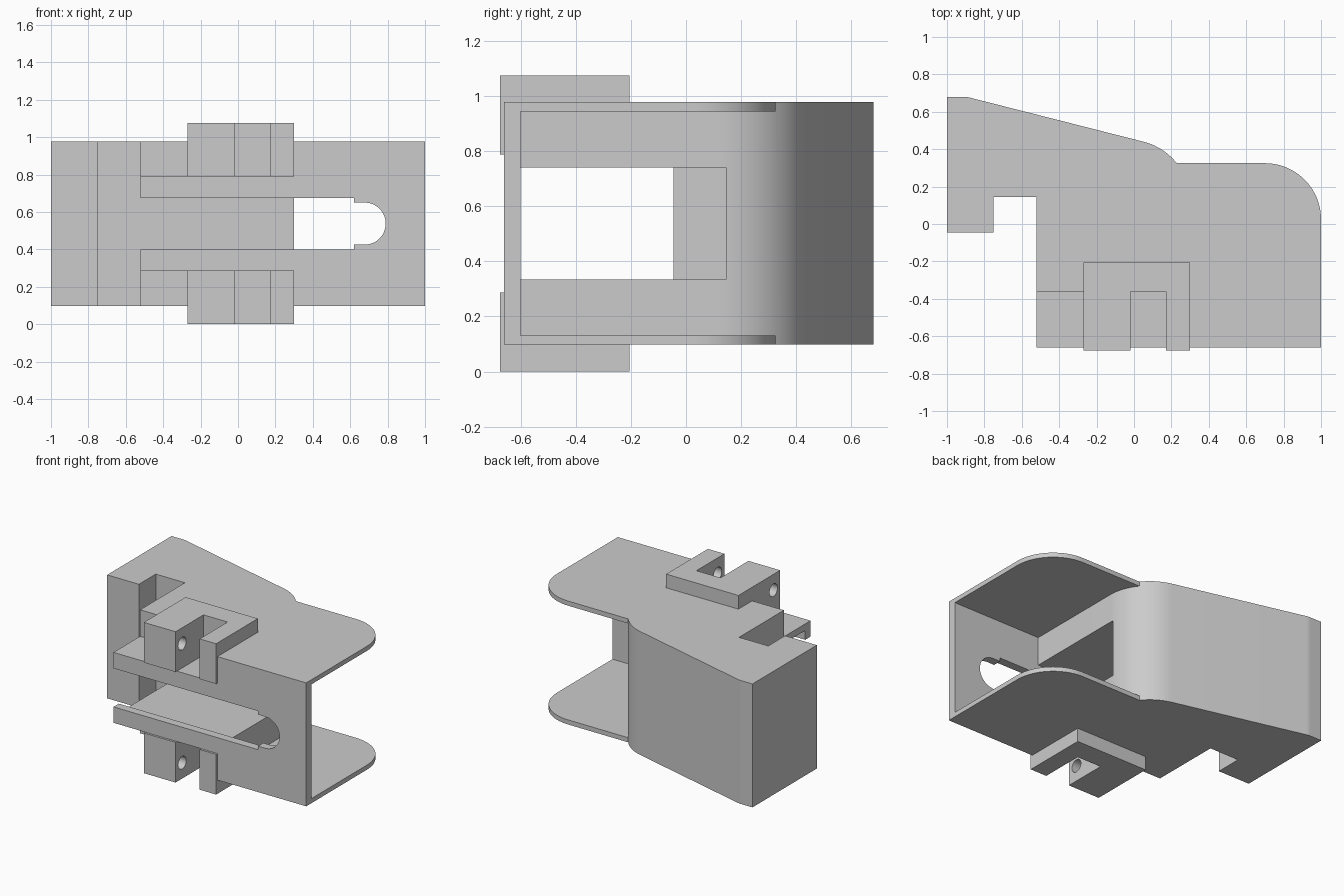
import bpy
from math import sin, cos, radians

cube = bpy.data.objects.get("Cube")
if cube:
    bpy.data.objects.remove(cube, do_unlink=True)

MID = 0.5375  # height of the mirror plane

grey = bpy.data.materials.new("matte grey")
grey.use_nodes = True
colour = (0.6, 0.6, 0.6, 1)
grey.diffuse_color = colour
grey.node_tree.nodes["Principled BSDF"].inputs["Base Color"].default_value = colour


def arc(cx, cy, r, start, end, steps=16):
    angles = [radians(start + (end - start) * i / steps) for i in range(steps + 1)]
    return [(cx + r * cos(a), cy + r * sin(a)) for a in angles]


def rect(x0, x1, y0, y1):
    return [(x0, y0), (x1, y0), (x1, y1), (x0, y1)]


def prism(name, outline, lo, hi, axis="z"):
    """Extrude an outline between lo and hi along the given axis."""
    place = {"z": lambda u, v, w: (u, v, w),
             "y": lambda u, v, w: (u, w, v),
             "x": lambda u, v, w: (w, u, v)}[axis]
    n = len(outline)
    verts = [place(u, v, w) for w in (lo, hi) for u, v in outline]
    faces = [list(range(n))[::-1], list(range(n, 2 * n))]
    faces += [[i, (i + 1) % n, n + (i + 1) % n, n + i] for i in range(n)]
    if axis == "y":
        faces = [f[::-1] for f in faces]
    mesh = bpy.data.meshes.new(name)
    mesh.from_pydata(verts, [], faces)
    mesh.materials.append(grey)
    obj = bpy.data.objects.new(name, mesh)
    bpy.context.collection.objects.link(obj)
    return obj


def cut(target, cutter):
    cutter.hide_render = True
    mod = target.modifiers.new("cut", "BOOLEAN")
    mod.operation, mod.solver, mod.object = "DIFFERENCE", "EXACT", cutter
    bpy.context.view_layer.objects.active = target
    bpy.ops.object.modifier_apply(modifier=mod.name)
    bpy.data.objects.remove(cutter, do_unlink=True)


def smooth(obj):
    bpy.ops.object.select_all(action="DESELECT")
    obj.select_set(True)
    bpy.context.view_layer.objects.active = obj
    bpy.ops.object.shade_smooth_by_angle(angle=radians(25))


# Body: full-height plan outline with a bent back and rounded plate corner
JOIN = 38.5  # angle where the plates meet the bend
outline = [(-1, -0.045), (-0.75, -0.045), (-0.75, 0.145), (-0.52, 0.145),
           (-0.52, -0.66), (1, -0.66)]
outline += arc(0.7, 0.025, 0.3, 0, 90, 20)
outline += arc(-0.03, 0.12, 0.33, JOIN, 76, 10)
outline += arc(-0.91, 0.56, 0.12, 76, 90, 4) + [(-1, 0.68)]
body = prism("housing_body", outline, MID - 0.44, MID + 0.44)

# Open bay between the two side plates
bay = [(0.3, -0.6), (1.2, -0.6), (1.2, 0.45), (0.24, 0.45)]
bay += arc(-0.03, 0.12, 0.33, JOIN, 0, 10)
cut(body, prism("bay_cutter", bay, MID - 0.407, MID + 0.407))

# Tunnel through the core
cut(body, prism("tunnel_cutter", rect(-0.6, 0.4, -0.6, 0.145), MID - 0.2035, MID + 0.2035))

# Front slot with a narrower rounded end
slot = [(-0.6, MID + 0.1375), (-0.6, MID - 0.1375), (0.62, MID - 0.1375)]
slot += arc(0.677, MID, 0.1125, -90, 90, 24)
slot.insert(3, (0.62, MID - 0.1125))
slot += [(0.62, MID + 0.1125), (0.62, MID + 0.1375)]
cut(body, prism("slot_cutter", slot, -0.8, -0.5, "y"))

# Stepped pockets and U-shaped hinge brackets, top and bottom
for side, name in ((1, "upper"), (-1, "lower")):
    def span(a, b):
        return sorted((MID + side * a, MID + side * b))

    cut(body, prism("pocket_cutter", rect(-0.6, 0.3, -0.8, -0.36), *span(0.251, 0.6)))
    u_shape = [(-0.27, -0.675), (-0.02, -0.675), (-0.02, -0.36), (0.17, -0.36),
               (0.17, -0.675), (0.3, -0.675), (0.3, -0.205), (-0.27, -0.205)]
    bracket = prism(name + "_hinge_bracket", u_shape, *span(0.251, 0.5375))
    # Raise the rear of the bracket to rest on the body
    cut(bracket, prism("rest_cutter", rect(-0.5, 0.5, -0.36, 0), *span(0.1, 0.44)))
    # Pin hole through one lug and into the other
    hole = arc(-0.6, MID + side * 0.425, 0.045, 0, 345, 23)
    cut(bracket, prism("pin_cutter", hole, -0.4, 0.26, "x"))
    smooth(bracket)

smooth(body)
